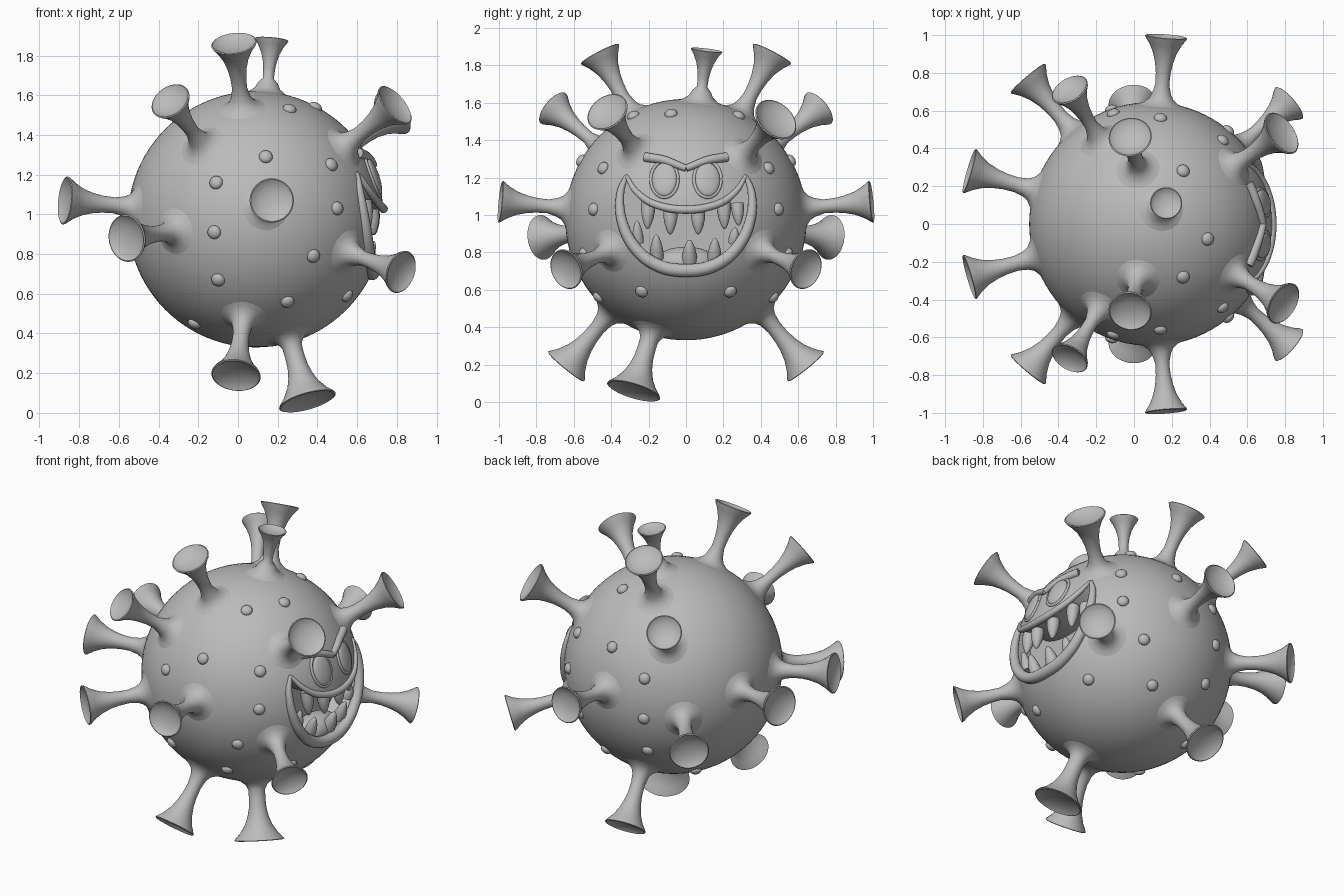
import bpy, bmesh, math
from mathutils import Vector, Matrix

if "Cube" in bpy.data.objects:
    bpy.data.objects.remove(bpy.data.objects["Cube"])

grey = bpy.data.materials.new("matte grey")
grey.use_nodes = True
GREY = (0.5, 0.5, 0.5, 1)
grey.diffuse_color = GREY
grey.node_tree.nodes["Principled BSDF"].inputs["Base Color"].default_value = GREY

CENTRE = Vector((0.09, 0, 0.975))
R = 0.645


def surface(y, z, lift=0.0):
    """Point on the face side (+x) of the ball, lifted along the normal."""
    dz = z - CENTRE.z
    n = Vector((math.sqrt(R * R - y * y - dz * dz), y, dz)).normalized()
    return CENTRE + n * (R + lift)


def facing(point, direction=None):
    """Matrix at point whose local z follows the direction (outwards by default)."""
    d = direction or (point - CENTRE)
    return Matrix.Translation(point) @ d.to_track_quat('Z', 'Y').to_matrix().to_4x4()


def add_object(name, bm, matrix=Matrix(), angle=40):
    bmesh.ops.recalc_face_normals(bm, faces=bm.faces)
    mesh = bpy.data.meshes.new(name)
    bm.to_mesh(mesh)
    bm.free()
    mesh.materials.append(grey)
    obj = bpy.data.objects.new(name, mesh)
    bpy.context.collection.objects.link(obj)
    obj.matrix_world = matrix
    smooth(obj, angle)
    return obj


def smooth(obj, angle=40):
    bpy.ops.object.select_all(action='DESELECT')
    obj.select_set(True)
    bpy.context.view_layer.objects.active = obj
    bpy.ops.object.shade_smooth_by_angle(angle=math.radians(angle))


def lathe(name, profile, matrix, steps=32, angle=40):
    bm = bmesh.new()
    verts = [bm.verts.new((r, 0, h)) for r, h in profile]
    edges = [bm.edges.new(pair) for pair in zip(verts, verts[1:])]
    bmesh.ops.spin(bm, geom=verts + edges, cent=(0, 0, 0), axis=(0, 0, 1),
                   angle=math.tau, steps=steps, use_duplicate=False)
    bmesh.ops.remove_doubles(bm, verts=bm.verts, dist=0.0005)
    return add_object(name, bm, matrix, angle)


def blob(name, matrix, size, segments=24):
    bm = bmesh.new()
    bmesh.ops.create_uvsphere(bm, u_segments=segments, v_segments=segments // 2, radius=1)
    bmesh.ops.scale(bm, vec=size, verts=bm.verts)
    return add_object(name, bm, matrix)


def spline(points, n=6):
    """Catmull-Rom points through a list of 2D points."""
    p = [Vector(q) for q in points]
    p = [2 * p[0] - p[1]] + p + [2 * p[-1] - p[-2]]
    out = []
    for a, b, c, d in zip(p, p[1:], p[2:], p[3:]):
        for i in range(n):
            t = i / n
            out.append(0.5 * (2 * b + (c - a) * t + (2 * a - 5 * b + 4 * c - d) * t * t
                              + (3 * b - a - 3 * c + d) * t ** 3))
    return out + [p[-2]]


def tube(name, points, radii):
    """Round tube through 3D points with a radius at each one."""
    curve = bpy.data.curves.new(name, 'CURVE')
    curve.dimensions = '3D'
    curve.bevel_depth = 1
    curve.bevel_resolution = 4
    curve.use_fill_caps = True
    line = curve.splines.new('POLY')
    line.points.add(len(points) - 1)
    for pt, co, r in zip(line.points, points, radii):
        pt.co = (*co, 1)
        pt.radius = r
    line.use_smooth = True
    curve.materials.append(grey)
    obj = bpy.data.objects.new(name, curve)
    bpy.context.collection.objects.link(obj)


def mirrored(half):
    """Full left-right outline from a half that starts on the middle line."""
    return [(-y, z) for y, z in reversed(half[1:])] + half


# Mouth outline, seen as (y, z)
lower = spline(mirrored([(0, .725), (.12, .74), (.23, .80), (.31, .90),
                         (.35, 1.02), (.35, 1.13), (.32, 1.21)]))
upper = spline(mirrored([(0, 1.02), (.1, 1.03), (.2, 1.065), (.275, 1.13), (.32, 1.21)]))

# Ball with the mouth carved out
bm = bmesh.new()
bmesh.ops.create_uvsphere(bm, u_segments=96, v_segments=48, radius=R)
ball = add_object("ball_body", bm, Matrix.Translation(CENTRE))
bm = bmesh.new()
floor = bm.faces.new([bm.verts.new((0.5, y, z)) for y, z in lower + upper[-2:0:-1]])
walls = bmesh.ops.extrude_face_region(bm, geom=[floor])["geom"]
bmesh.ops.translate(bm, vec=(0.5, 0, 0), verts=[v for v in walls if isinstance(v, bmesh.types.BMVert)])
cutter = add_object("mouth_cutter", bm)
cutter.hide_render = True
carve = ball.modifiers.new("mouth", 'BOOLEAN')
carve.operation = 'DIFFERENCE'
carve.solver = 'EXACT'
carve.object = cutter
bpy.context.view_layer.objects.active = ball
bpy.ops.object.modifier_apply(modifier=carve.name)
bpy.data.objects.remove(cutter)
smooth(ball, 35)

# Lips, thinning towards the mouth corners
for name, outline, thick, drop in (("lower_lip", lower, .036, -.022), ("upper_lip", upper, .022, .008)):
    n = len(outline) - 1
    fade = [math.sin(math.pi * i / n) ** 0.6 for i in range(n + 1)]
    tube(name, [surface(y, z + drop * f, 0.0) for (y, z), f in zip(outline, fade)],
         [0.008 + (thick - 0.008) * f for f in fade])

# Teeth: (y, root z, tip z, root radius)
teeth = [(-.22, 1.08, .92, .038), (-.09, 1.03, .89, .038), (.07, 1.03, .89, .038),
         (.22, 1.08, .92, .038), (.30, 1.07, .94, .034), (-.28, .84, .97, .03),
         (-.17, .75, .89, .036), (.02, .72, .86, .04), (.165, .74, .87, .036), (.28, .84, .93, .03)]
for y, root, tip, r in teeth:
    base = surface(y, root, -0.055)
    point = surface(y, tip, -0.04)
    length = (point - base).length
    shape = [(0, 0), (r, 0), (r, .3), (r * .8, .6), (r * .45, .87), (r * .2, .97), (0, 1)]
    lathe("tooth", [(a, h * length) for a, h in shape], facing(base, point - base), 16)

# Tongue
blob("tongue", Matrix.Translation((0.56, 0, 0.745)), (0.1, 0.17, 0.085))

# Eyes and brows
for side in (-1, 1):
    eye = surface(side * 0.115, 1.19, 0.0)
    blob("eye", Matrix.Translation(eye) @ Matrix.Rotation(-0.33, 4, 'Y')
         @ Matrix.Rotation(side * 0.18, 4, 'Z'), (0.022, 0.068, 0.095))
    rim = [(side * 0.115 + 0.072 * math.cos(a), 1.19 + 0.096 * math.sin(a))
           for a in [math.tau * i / 32 for i in range(33)]]
    tube("eyelid", [surface(y, z, 0.001) for y, z in rim], [0.009] * 33)
    brow = spline([(0, 1.245), (.05, 1.265), (.12, 1.29), (.215, 1.305)])
    tube("brow", [surface(side * y, z, 0.008) for y, z in brow],
         [0.018 + 0.008 * i / len(brow) for i in range(len(brow))])

# Trumpet horns: tip position, rim radius
pairs = [(-.02, .46, 1.86, .115), (-.34, .71, 1.57, .105), (.82, .64, .71, .11),
         (.17, .99, 1.07, .112), (-.87, .28, 1.07, .122), (-.56, .77, .88, .12),
         (-.01, .64, .19, .125)]
horns = [(x, s * y, z, r) for x, y, z, r in pairs for s in (-1, 1)]
horns += [(.17, .11, 1.88, .085), (.78, .48, 1.51, .125), (.79, -.42, 1.55, .118), (.35, -.28, .06, .148)]
flare = [(.33, .32), (.35, .48), (.42, .62), (.55, .76), (.76, .89), (.96, .975),
         (1, 1), (.95, 1.01), (.88, .99), (.6, .95), (.3, .93), (0, .925)]
for x, y, z, rim in horns:
    out = Vector((x, y, z)) - CENTRE
    start = 0.625
    span = out.length - start
    foot = [(.14, start), (.095, .642), (.065, .665), (.05, .695)]
    profile = foot + [(rim * r, start + span * h) for r, h in flare]
    lathe("horn", profile, facing(CENTRE, out), 32, 50)

# Warts, placed by (x, z) on both flanks
warts = [(-.11, 1.16), (-.12, .91), (-.1, .67), (-.22, .45), (.14, 1.29), (.26, 1.53),
         (.47, 1.25), (.5, 1.03), (.38, .79), (.25, .56), (.55, .59)]
spots = []
for x, z in warts:
    y = math.sqrt(max(0, R * R - (x - CENTRE.x) ** 2 - (z - CENTRE.z) ** 2))
    spots += [Vector((x, y, z)), Vector((x, -y, z))]
spots.append(Vector((0.39, -0.08, 1.54)))
for spot in spots:
    blob("wart", facing(spot), (0.035, 0.035, 0.024), 16)
